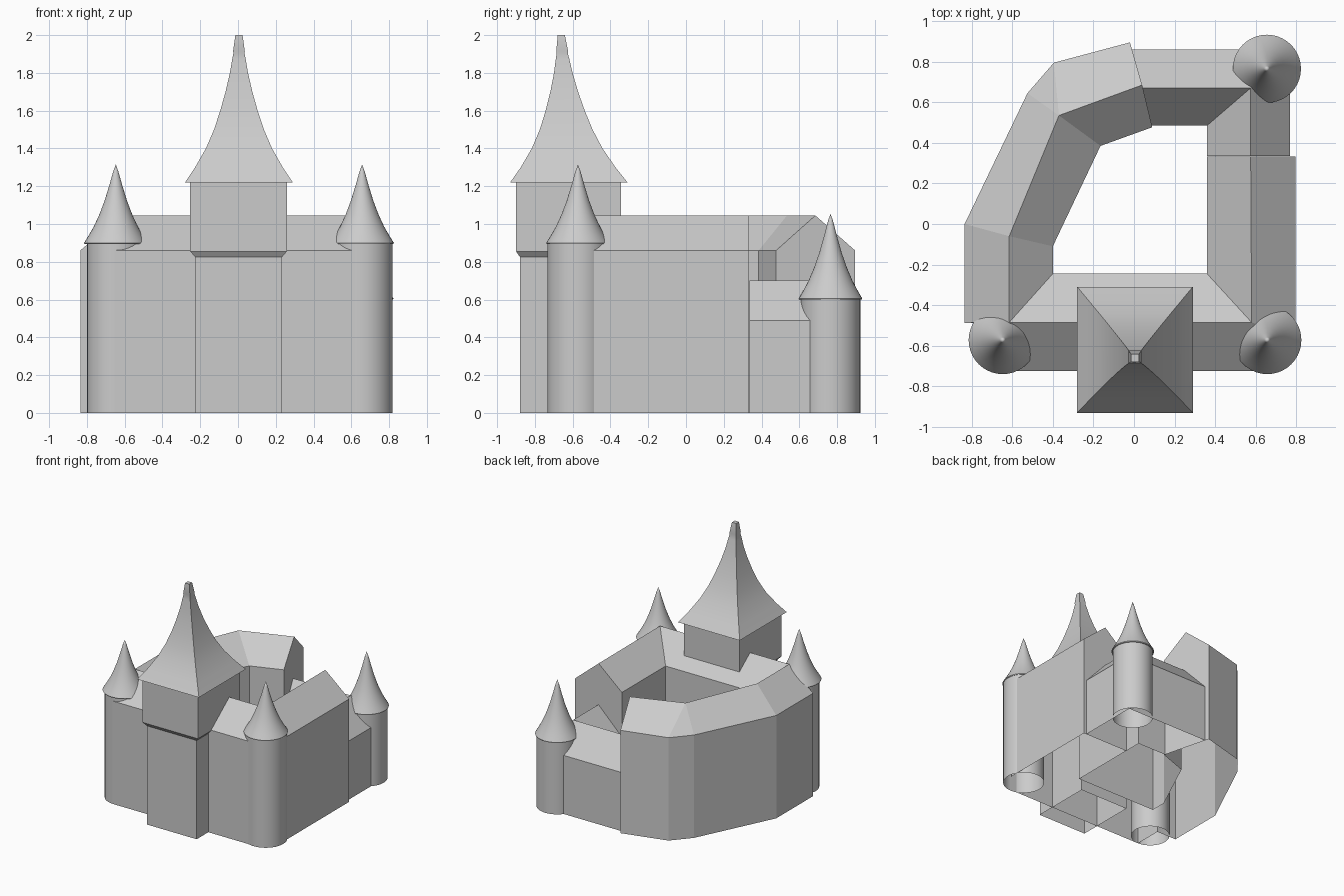
import bpy, bmesh, math

if "Cube" in bpy.data.objects:
    bpy.data.objects.remove(bpy.data.objects["Cube"])


def loft(name, sections, closed=False, cap_ends=False, smooth=None):
    """Skin a list of equal-length point rows into one mesh object."""
    bm = bmesh.new()
    rows = [[bm.verts.new(p) for p in s] for s in sections]
    n = len(rows[0])
    for a, b in zip(rows, rows[1:]):
        for i in range(n if closed else n - 1):
            j = (i + 1) % n
            bm.faces.new((a[i], a[j], b[j], b[i]))
    if cap_ends:
        bm.faces.new(rows[-1])
        if not closed:
            bm.faces.new(rows[0])
    bmesh.ops.remove_doubles(bm, verts=bm.verts, dist=1e-5)
    bmesh.ops.recalc_face_normals(bm, faces=bm.faces)
    me = bpy.data.meshes.new(name)
    bm.to_mesh(me)
    bm.free()
    ob = bpy.data.objects.new(name, me)
    bpy.context.collection.objects.link(ob)
    if smooth:
        bpy.ops.object.select_all(action='DESELECT')
        ob.select_set(True)
        bpy.context.view_layer.objects.active = ob
        bpy.ops.object.shade_smooth_by_angle(angle=math.radians(smooth))
    return ob


def wing(name, plan, eave, ridge):
    """Gabled wing following (outer, ridge, inner) plan points, open below."""
    secs = [[(*o, 0), (*o, eave), (*r, ridge), (*i, eave), (*i, 0)]
            for o, r, i in plan]
    return loft(name, secs, cap_ends=True)


# Tall wings: back left, left, front and right
back_ridge, back_in = (-.37, .535), (-.165, .385)
fl_ridge, fl_in = (-.615, -.485), (-.4, -.245)
fr_ridge, fr_in = (.58, -.485), (.36, -.245)
wing("tall_wings", [
    ((-.02, .895), (.04, .685), (.09, .477)),
    ((-.395, .795), back_ridge, back_in),
    ((-.525, .645), back_ridge, back_in),
    ((-.835, 0), (-.615, -.06), (-.4, -.11)),
    ((-.835, -.487), fl_ridge, fl_in),
    ((-.65, -.487), fl_ridge, fl_in),
    ((-.65, -.725), fl_ridge, fl_in),
    ((.66, -.725), fr_ridge, fr_in),
    ((.795, -.56), fr_ridge, fr_in),
    ((.795, .333), (.575, .333), (.36, .333)),
], .86, 1.045)

# Low wings: back right corner
wing("low_wings", [
    ((.77, .335), (.575, .335), (.36, .335)),
    ((.77, .86), (.575, .67), (.36, .485)),
    ((-.01, .86), (.04, .67), (.088, .485)),
], .49, .702)


# Round corner towers with flared cone caps
def round_tower(name, x, y, r, z, cap_h, segs=40):
    def spin(profile):
        return [[(x + q * math.cos(2 * math.pi * k / segs),
                  y + q * math.sin(2 * math.pi * k / segs), h)
                 for k in range(segs)] for q, h in profile]
    loft(name + "_shaft", spin([(r, 0), (r, z)]), True, smooth=30)
    cap = [(.166, 0), (.168, .012), (.145, .1), (.116, .22), (.087, .37),
           (.06, .54), (.034, .74), (.014, .91), (0, 1)]
    loft(name + "_cap", spin([(r - .01, z)] + [(q, z + t * cap_h) for q, t in cap]),
         True, smooth=40)


round_tower("front_left_tower", -.647, -.572, .152, .895, .42)
round_tower("front_right_tower", .657, -.572, .162, .895, .42)
round_tower("back_right_tower", .655, .765, .158, .6, .455)


# Square gate tower: shaft, wider upper storey
def rect(cx, cy, hx, hy, z):
    return [(cx - hx, cy - hy, z), (cx + hx, cy - hy, z),
            (cx + hx, cy + hy, z), (cx - hx, cy + hy, z)]


loft("gate_tower", [rect(.003, -.622, hx, hy, z) for hx, hy, z in
                    [(.23, .257, 0), (.23, .257, .825), (.256, .278, .855),
                     (.256, .278, 1.22)]], True)

# Flared gate tower spire, leaning slightly forward
spire = [(.285, 1.22), (.232, 1.3), (.175, 1.4), (.132, 1.5), (.099, 1.6),
         (.071, 1.7), (.048, 1.8), (.036, 1.87), (.029, 1.905), (.031, 1.915),
         (.019, 2.0)]
rings = [rect(.005, -.622, .25, .27, 1.22)]
for h, z in spire:
    t = (z - 1.22) / .78
    rings.append(rect(.005, -.62 - .04 * t, h, h * (1.09 - .09 * t), z))
loft("gate_tower_spire", rings, True, cap_ends=True, smooth=30)
